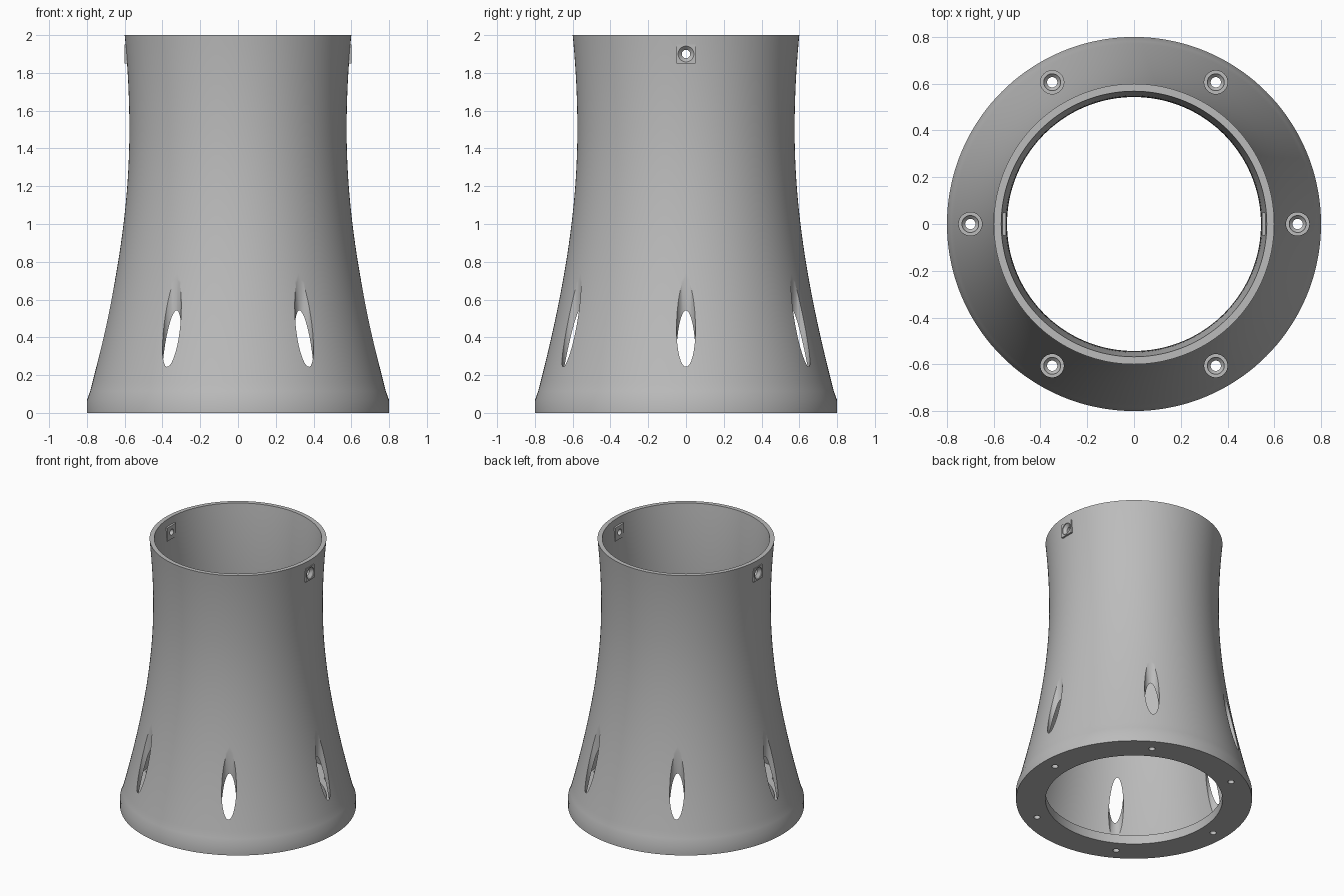
import bpy, bmesh, math
from mathutils import Matrix

if "Cube" in bpy.data.objects:
    bpy.data.objects.remove(bpy.data.objects["Cube"])

grey = bpy.data.materials.new("plain_grey")
grey.use_nodes = True
COLOUR = (0.5, 0.5, 0.5, 1)
grey.diffuse_color = COLOUR
grey.node_tree.nodes["Principled BSDF"].inputs["Base Color"].default_value = COLOUR

WAIST_R, WAIST_Z, HEIGHT = 0.575, 1.5, 2.0
FLANGE, WALL = 0.067, 0.032
BOLT_R, SIDES = 0.7, 144


def lathe(name, profile, sides):
    """Closed solid made by turning an (r, z) outline about z."""
    bm = bmesh.new()
    rings = []
    for r, z in profile:
        if r == 0:
            rings.append([bm.verts.new((0, 0, z))] * sides)
        else:
            rings.append([bm.verts.new((r * math.cos(math.tau * i / sides),
                                        r * math.sin(math.tau * i / sides), z))
                          for i in range(sides)])
    for a, b in zip(rings, rings[1:] + rings[:1]):
        for i in range(sides):
            j = (i + 1) % sides
            corners = list(dict.fromkeys((a[i], a[j], b[j], b[i])))
            if len(corners) > 2:
                bm.faces.new(corners)
    bmesh.ops.recalc_face_normals(bm, faces=bm.faces)
    return finish(name, bm)


def box(name, centre, size):
    bm = bmesh.new()
    bmesh.ops.create_cube(bm, size=1, matrix=Matrix.Translation(centre)
                          @ Matrix.Diagonal((*size, 1)))
    return finish(name, bm)


def finish(name, bm):
    mesh = bpy.data.meshes.new(name)
    bm.to_mesh(mesh)
    bm.free()
    mesh.materials.append(grey)
    ob = bpy.data.objects.new(name, mesh)
    bpy.context.collection.objects.link(ob)
    return ob


def combine(target, tool, operation):
    """Apply a boolean and discard the tool."""
    tool.hide_render = True
    mod = target.modifiers.new("combine", 'BOOLEAN')
    mod.operation, mod.solver, mod.object = operation, 'EXACT', tool
    bpy.context.view_layer.objects.active = target
    bpy.ops.object.modifier_apply(modifier=mod.name)
    bpy.data.objects.remove(tool)


def shell_radius(z):
    reach = 1.5 if z < WAIST_Z else 1.68
    return WAIST_R * math.sqrt(1 + ((z - WAIST_Z) / reach) ** 2)


# Hyperbolic shell with an inward bolting flange
levels = [FLANGE + (HEIGHT - FLANGE) * i / 40 for i in range(41)]
outer = [(0.8, 0), (0.8, FLANGE)] + [(shell_radius(z), z) for z in levels[1:]]
inner = [(shell_radius(z) - WALL, z) for z in reversed(levels)]
tower = lathe("tower_shell", outer + inner + [(0.6, FLANGE), (0.6, 0)], SIDES)

# Flat pads for the two side screws near the rim
for side in (-1, 1):
    combine(tower, box("screw_pad", (side * 0.574, 0, 1.9), (0.052, 0.1, 0.1)), 'UNION')

# Driver channels, screw seats and holes around the flange
channel = [(0, -0.1), (0.022, -0.1), (0.022, 0.03), (0.036, 0.044),
           (0.036, 0.055), (0.05, 0.055), (0.05, 0.85), (0, 0.85)]
for i in range(6):
    cutter = lathe("bolt_cutter", channel, 32)
    angle = math.tau * i / 6
    cutter.data.transform(Matrix.Translation((BOLT_R * math.cos(angle),
                                              BOLT_R * math.sin(angle), 0)))
    combine(tower, cutter, 'DIFFERENCE')

# Countersunk radial screw holes
screw = [(0, 0.45), (0.022, 0.45), (0.022, 0.575), (0.042, 0.595),
         (0.042, 0.65), (0, 0.65)]
for side in (-1, 1):
    cutter = lathe("screw_cutter", screw, 32)
    cutter.data.transform(Matrix.Translation((0, 0, 1.9))
                          @ Matrix.Rotation(side * math.pi / 2, 4, 'Y'))
    combine(tower, cutter, 'DIFFERENCE')

bpy.ops.object.select_all(action='DESELECT')
tower.select_set(True)
bpy.context.view_layer.objects.active = tower
bpy.ops.object.shade_smooth_by_angle(angle=math.radians(30))
